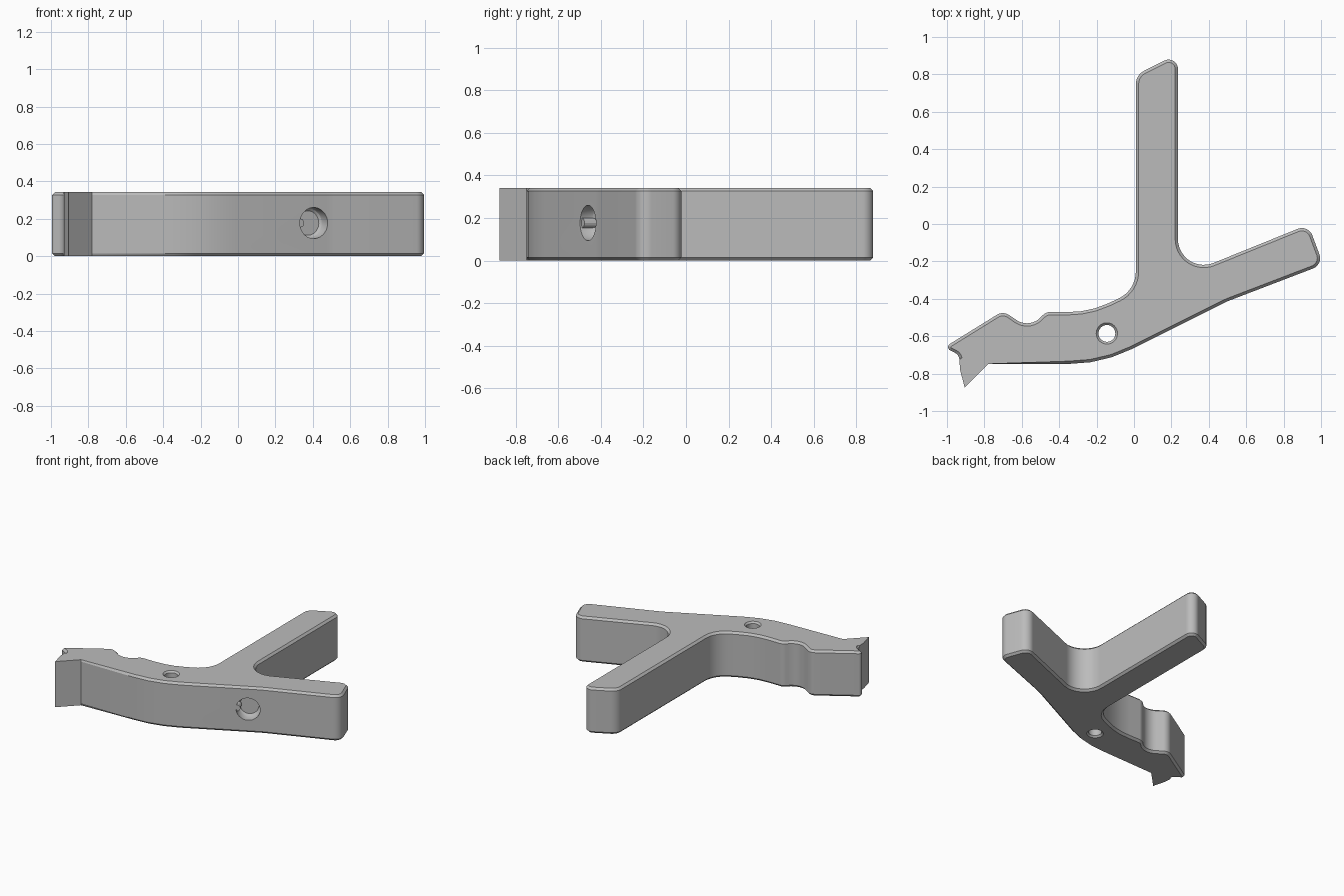
import bpy, bmesh, math
from mathutils import Vector, Matrix

cube = bpy.data.objects.get("Cube")
if cube:
    bpy.data.objects.remove(cube, do_unlink=True)

THICK, CHAMFER = 0.342, 0.015

grey = bpy.data.materials.new("plain grey")
grey.use_nodes = True
colour = (0.5, 0.5, 0.5, 1)
grey.diffuse_color = colour
grey.node_tree.nodes["Principled BSDF"].inputs["Base Color"].default_value = colour


def fillet(corners):
    """Round each (x, y, radius) corner of a closed outline."""
    out = []
    for i, (x, y, r) in enumerate(corners):
        p = Vector((x, y))
        if r == 0:
            out.append(p)
            continue
        a = (Vector(corners[i - 1][:2]) - p).normalized()
        b = (Vector(corners[(i + 1) % len(corners)][:2]) - p).normalized()
        half = a.angle(b) / 2
        centre = p + (a + b).normalized() * (r / math.sin(half))
        start = p + a * (r / math.tan(half)) - centre
        end = p + b * (r / math.tan(half)) - centre
        sweep = math.atan2(start.x * end.y - start.y * end.x, start.dot(end))
        steps = max(3, math.ceil(abs(sweep) / math.radians(9)))
        for k in range(steps + 1):
            out.append(centre + Matrix.Rotation(sweep * k / steps, 2) @ start)
    return out


def add_object(name, bm):
    bmesh.ops.recalc_face_normals(bm, faces=bm.faces[:])
    mesh = bpy.data.meshes.new(name)
    bm.to_mesh(mesh)
    bm.free()
    mesh.materials.append(grey)
    obj = bpy.data.objects.new(name, mesh)
    bpy.context.collection.objects.link(obj)
    return obj


def lathe(name, profile, matrix, segments=40):
    """Closed turned solid from (radius, height) rings."""
    bm = bmesh.new()
    rings = []
    for r, h in profile:
        rings.append([bm.verts.new(matrix @ Vector((
            r * math.cos(math.tau * k / segments),
            r * math.sin(math.tau * k / segments), h))) for k in range(segments)])
    for low, high in zip(rings, rings[1:]):
        for k in range(segments):
            n = (k + 1) % segments
            bm.faces.new((low[k], low[n], high[n], high[k]))
    bm.faces.new(rings[0])
    bm.faces.new(rings[-1])
    return add_object(name, bm)


# Outline of the lever: hooked arm, upright arm, short arm, underside
outline = fillet([
    (-1.015, -0.66, 0.02), (-0.70, -0.465, 0.06), (-0.56, -0.56, 0.10),
    (-0.47, -0.47, 0.06), (-0.24, -0.472, 0.5), (0.01, -0.355, 0.16),
    (0.01, 0.797, 0.08), (0.235, 0.91, 0.05), (0.235, -0.285, 0.138),
    (0.932, -0.003, 0.06), (1.012, -0.217, 0.06), (0.495, -0.415, 0.5),
    (-0.17, -0.748, 0.75), (-0.78, -0.748, 0), (-0.905, -0.875, 0),
    (-0.93, -0.78, 0), (-0.935, -0.70, 0.045),
])

# Extruded body, chamfered all round except at the sharp tooth
bm = bmesh.new()
base = bm.faces.new([bm.verts.new((p.x, p.y, 0)) for p in outline])
extruded = bmesh.ops.extrude_face_region(bm, geom=[base], use_keep_orig=True)
top = [v for v in extruded["geom"] if isinstance(v, bmesh.types.BMVert)]
bmesh.ops.translate(bm, verts=top, vec=(0, 0, THICK))
bmesh.ops.recalc_face_normals(bm, faces=bm.faces[:])


def is_tooth(edge):
    mid = (edge.verts[0].co + edge.verts[1].co) / 2
    return mid.y < -0.752


rims = [e for e in bm.edges
        if abs(e.verts[0].co.z - e.verts[1].co.z) < 0.001 and not is_tooth(e)]
bmesh.ops.bevel(bm, geom=rims, offset=CHAMFER, segments=1, affect='EDGES',
                clamp_overlap=False)
body = add_object("lever_body", bm)

# Pivot hole with chamfered mouths
pivot = lathe("pivot_hole_cutter", [
    (0.072, -0.015), (0.045, 0.012), (0.045, THICK - 0.012), (0.072, THICK + 0.015)],
    Matrix.Translation((-0.145, -0.585, 0)))

# Blind socket square to the sloping front face
inward = Vector((-0.447, 0.894, 0))
socket_frame = (Matrix.Translation((0.405, -0.46, 0.177))
                @ inward.to_track_quat('Z', 'Y').to_matrix().to_4x4())
socket = lathe("socket_cutter", [
    (0.083, -0.04), (0.083, 0.045), (0.077, 0.06), (0.065, 0.07)], socket_frame)

for cutter in (pivot, socket):
    cutter.hide_render = True
    mod = body.modifiers.new(cutter.name, 'BOOLEAN')
    mod.operation = 'DIFFERENCE'
    mod.solver = 'EXACT'
    mod.object = cutter

bpy.ops.object.select_all(action='DESELECT')
body.select_set(True)
bpy.context.view_layer.objects.active = body
for mod in list(body.modifiers):
    bpy.ops.object.modifier_apply(modifier=mod.name)
for cutter in (pivot, socket):
    bpy.data.objects.remove(cutter, do_unlink=True)
bpy.ops.object.shade_smooth_by_angle(angle=math.radians(25))

# Small key standing at the edge of the socket
along = Vector((0.894, 0.447, 0))
key_frame = Matrix.Translation(-along * 0.077) @ socket_frame
key = lathe("socket_key", [(0.024, 0.008), (0.024, 0.075)], key_frame, 12)
